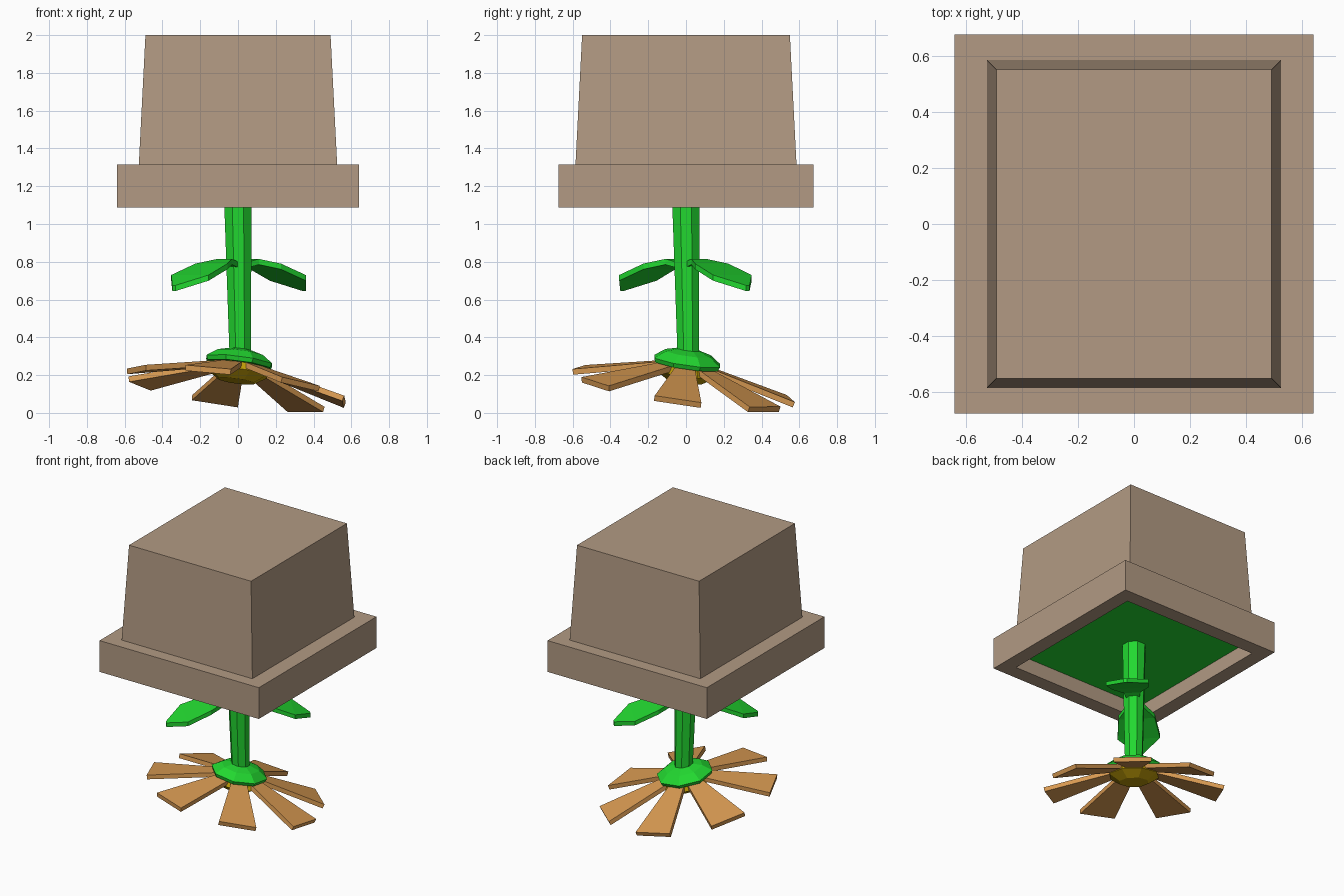
import bpy, bmesh, math
from mathutils import Matrix, Vector

if "Cube" in bpy.data.objects:
    bpy.data.objects.remove(bpy.data.objects["Cube"], do_unlink=True)


def srgb(*channels):
    return tuple((c / 255 / 12.92) if c < 11 else ((c / 255 + 0.055) / 1.055) ** 2.4
                 for c in channels) + (1.0,)


def material(name, color):
    mat = bpy.data.materials.new(name)
    mat.use_nodes = True
    mat.diffuse_color = color
    bsdf = next(n for n in mat.node_tree.nodes if n.type == 'BSDF_PRINCIPLED')
    bsdf.inputs["Base Color"].default_value = color
    return mat


CLAY = material("clay", srgb(178, 154, 131))
GREEN = material("leaf_green", srgb(34, 216, 48))
ORANGE = material("petal_orange", srgb(216, 154, 82))
YELLOW = material("centre_yellow", srgb(190, 155, 8))


def loft(name, rings, mat, matrix=Matrix(), caps=(True, True)):
    """Skin a row of equal sized rings and cap the ends."""
    bm = bmesh.new()
    rows = [[bm.verts.new(matrix @ Vector(p)) for p in ring] for ring in rings]
    n = len(rows[0])
    for a, b in zip(rows, rows[1:]):
        for i in range(n):
            j = (i + 1) % n
            bm.faces.new((a[i], a[j], b[j], b[i]))
    for row, wanted in ((rows[0], caps[0]), (rows[-1], caps[1])):
        if wanted:
            bm.faces.new(row)
    bmesh.ops.recalc_face_normals(bm, faces=bm.faces)
    mesh = bpy.data.meshes.new(name)
    bm.to_mesh(mesh)
    bm.free()
    mesh.materials.append(mat)
    obj = bpy.data.objects.new(name, mesh)
    bpy.context.collection.objects.link(obj)
    return obj


def rect(hx, hy, z):
    return [(-hx, -hy, z), (hx, -hy, z), (hx, hy, z), (-hx, hy, z)]


def octagon(r, z, cx=0.0, cy=0.0):
    return [(cx + r * math.cos((i + 0.5) * math.pi / 4),
             cy + r * math.sin((i + 0.5) * math.pi / 4), z) for i in range(8)]


def section(r, half_width, top, thick):
    """Rectangular cross-section across the x axis at distance r."""
    return [(r, -half_width, top), (r, half_width, top),
            (r, half_width, top - thick), (r, -half_width, top - thick)]


def spin(degrees):
    return Matrix.Rotation(math.radians(degrees), 4, 'Z')


# Upturned square pot with a thick rim and a recessed opening
loft("pot", [rect(0.49, 0.55, 2.0), rect(0.525, 0.585, 1.315), rect(0.64, 0.675, 1.315),
             rect(0.64, 0.675, 1.088), rect(0.535, 0.57, 1.088), rect(0.535, 0.57, 1.195)],
     CLAY)
# Green ground inside the pot
loft("pot_filling", [rect(0.534, 0.569, 1.2), rect(0.534, 0.569, 1.193)], GREEN)

# Stem, slightly leaning
loft("stem", [octagon(0.08, 1.195, -0.002, -0.002), octagon(0.061, 0.29, 0.012, 0.012)], GREEN)

# Pair of arched leaves on opposite sides of the stem
leaf_profile = [(0.0, 0.03, 0.79), (0.1, 0.055, 0.815), (0.2, 0.12, 0.79),
                (0.36, 0.14, 0.73), (0.48, 0.012, 0.675)]
for name, angle in (("leaf_front", 225), ("leaf_back", 43)):
    loft(name, [section(r, w, z, 0.03) for r, w, z in leaf_profile], GREEN, spin(angle))

# Flower head, tilted towards the back corner
lean = math.radians(48)
tilt = (Matrix.Translation((0.008, 0.008, 0.286))
        @ Matrix.Rotation(math.radians(11), 4, Vector((-math.sin(lean), math.cos(lean), 0))))
loft("sepals", [octagon(0.06, 0.05), octagon(0.13, 0.03), octagon(0.19, -0.012),
                octagon(0.18, -0.035)], GREEN, tilt)
loft("flower_centre", [octagon(0.15, -0.035), octagon(0.17, -0.075), octagon(0.1, -0.12)],
     YELLOW, tilt)

# Seven drooping petals
droop = Matrix.Rotation(math.radians(14), 4, 'Y')
for k in range(7):
    loft(f"petal_{k + 1}", [section(0.06, 0.04, 0, 0.03), section(0.6, 0.125, 0, 0.03)],
         ORANGE, tilt @ spin(49 + k * 360 / 7) @ droop)
